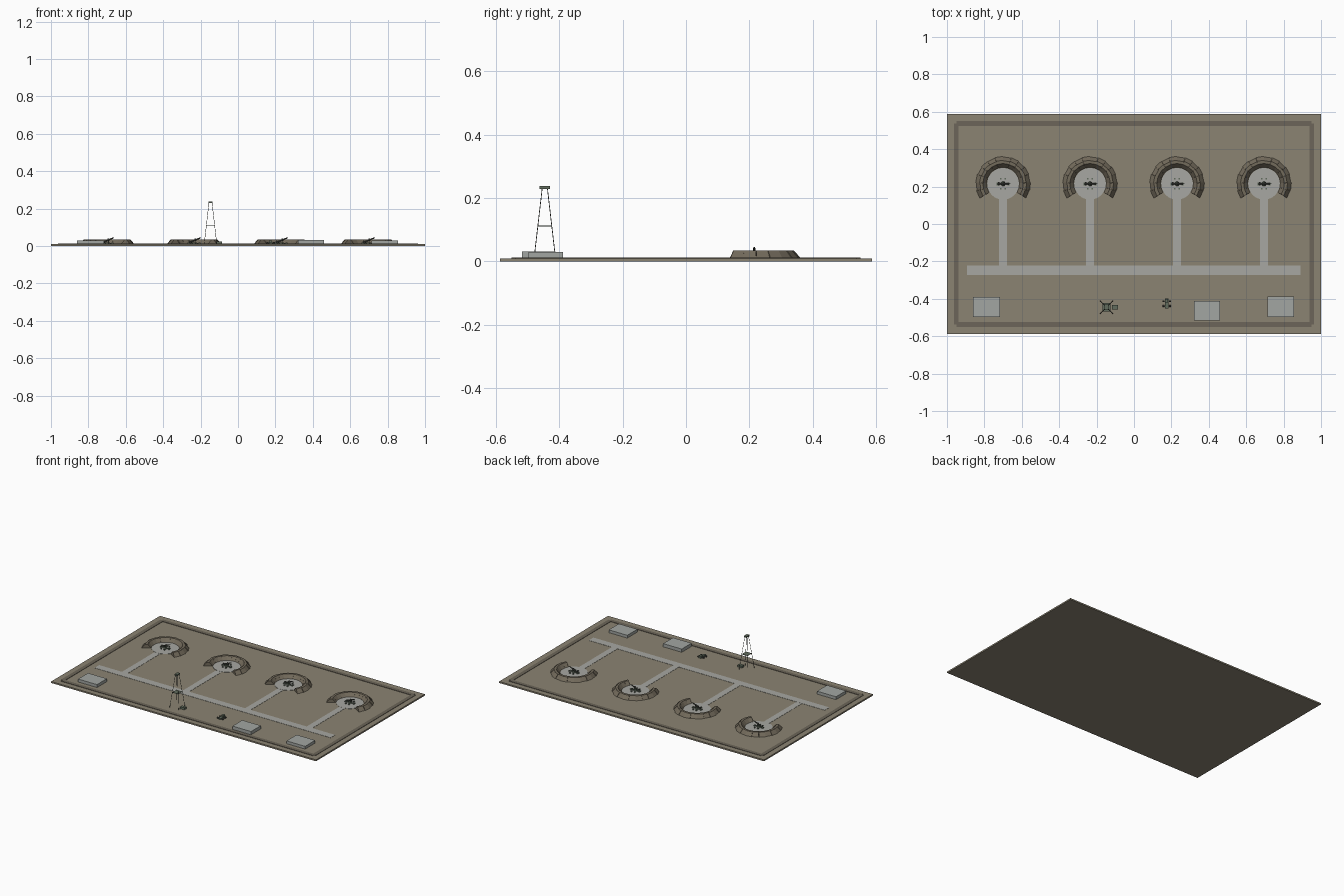
import bpy, bmesh, math
from mathutils import Vector, Matrix

if "Cube" in bpy.data.objects:
    bpy.data.objects.remove(bpy.data.objects["Cube"])

TOP = 0.010  # ground level of the slab


def mat(name, c):
    m = bpy.data.materials.new(name)
    m.diffuse_color = (*c, 1)
    m.use_nodes = True
    m.node_tree.nodes["Principled BSDF"].inputs["Base Color"].default_value = m.diffuse_color
    return m


EARTH = mat("earth", (0.26, 0.23, 0.17))
KERB = mat("dark_earth", (0.15, 0.13, 0.10))
BERM = mat("berm_earth", (0.17, 0.145, 0.105))
CONC = mat("concrete", (0.39, 0.39, 0.36))
BUILD = mat("building_grey", (0.36, 0.38, 0.36))
GREEN = mat("dull_green", (0.12, 0.15, 0.11))
DARK = mat("dark_metal", (0.06, 0.065, 0.055))


def finish(bm, name, m):
    bmesh.ops.recalc_face_normals(bm, faces=bm.faces[:])
    me = bpy.data.meshes.new(name)
    bm.to_mesh(me)
    bm.free()
    me.materials.append(m)
    o = bpy.data.objects.new(name, me)
    bpy.context.collection.objects.link(o)
    return o


def add_box(bm, x0, x1, y0, y1, z0, z1):
    M = Matrix.Translation(((x0 + x1) / 2, (y0 + y1) / 2, (z0 + z1) / 2))
    bmesh.ops.create_cube(bm, size=1, matrix=M @ Matrix.Diagonal((x1 - x0, y1 - y0, z1 - z0, 1)))


def boxes(name, m, *lst):
    bm = bmesh.new()
    for b in lst:
        add_box(bm, *b)
    return finish(bm, name, m)


def add_rod(bm, a, b, r, r2=None, n=8):
    a, b = Vector(a), Vector(b)
    d = b - a
    M = Matrix.Translation((a + b) / 2) @ d.to_track_quat('Z', 'Y').to_matrix().to_4x4()
    bmesh.ops.create_cone(bm, cap_ends=True, segments=n, radius1=r,
                          radius2=r if r2 is None else r2, depth=d.length, matrix=M)


# ground slab and perimeter bank
boxes("ground_slab", EARTH, (-1, 1, -0.587, 0.587, 0, TOP))
boxes("perimeter_bank", KERB,
      (-0.95, 0.95, -0.55, -0.525, TOP - .002, 0.0125), (-0.95, 0.95, 0.525, 0.55, TOP - .002, 0.0125),
      (-0.963, -0.937, -0.537, 0.537, TOP - .002, 0.0125), (0.937, 0.963, -0.537, 0.537, TOP - .002, 0.0125))

# service road
boxes("main_road", CONC, (-0.893, 0.89, -0.272, -0.222, TOP - .002, 0.0115))


def berm(cx, cy):
    # straight earth wedges set around an open arc
    a0, a1, n = math.radians(-32), math.radians(212), 14
    step = (a1 - a0) / n
    prof = [(0.144, 0.008), (0.122, 0.034), (0.107, 0.034), (0.085, 0.008)]
    bm = bmesh.new()
    for i in range(n):
        a = a0 + (i + 0.5) * step
        k = 1.02 if i % 2 else 1.0
        R = Vector((math.cos(a), math.sin(a)))
        T = Vector((-R.y, R.x))
        ends = []
        for s in (-1, 1):
            ring = []
            for r, z in prof:
                p = R * r * (k if r > .12 else 1) + T * s * r * math.tan(step / 2) * 0.99
                ring.append(bm.verts.new((cx + p.x, cy + p.y, z)))
            ends.append(ring)
        bm.faces.new(ends[0])
        bm.faces.new(ends[1])
        for j in range(4):
            q = (j + 1) % 4
            bm.faces.new((ends[0][j], ends[0][q], ends[1][q], ends[1][j]))
    return finish(bm, "earth_berm", BERM)


def launcher(cx, cy):
    # turntable, outriggers and four small ground supports
    bm = bmesh.new()
    add_rod(bm, (cx, cy, 0.011), (cx, cy, 0.019), 0.013, 0.010, 12)
    add_box(bm, cx - .03, cx + .03, cy - .003, cy + .003, .012, .017)
    for sx in (-1, 1):
        add_box(bm, cx + sx * .03 - .005, cx + sx * .03 + .005, cy - .008, cy + .008, .012, .018)
        add_box(bm, cx + sx * .007 - .002, cx + sx * .007 + .002, cy - .009, cy + .009, .018, .027)
        for sy in (-1, 1):
            add_box(bm, cx + sx * .012 - .004, cx + sx * .012 + .004,
                    cy + sy * .026 - .004, cy + sy * .026 + .004, .011, .018)
    finish(bm, "launcher_mount", GREEN)
    # inclined rail with round and fins
    bm = bmesh.new()
    A, B = Vector((cx - .028, cy, .02)), Vector((cx + .03, cy, .042))
    add_rod(bm, A, B, .0035)
    add_rod(bm, B, B + (B - A) * .15, .0035, .0004)
    add_rod(bm, A - Vector((0, 0, .004)), A.lerp(B, .75) - Vector((0, 0, .004)), .002, n=4)
    for t in (.08, .6):
        p = A.lerp(B, t)
        add_box(bm, p.x - .004, p.x + .004, cy - .009, cy + .009, p.z - .0007, p.z + .0007)
        add_box(bm, p.x - .004, p.x + .004, cy - .0007, cy + .0007, p.z - .007, p.z + .007)
    finish(bm, "inclined_rail", DARK)


# four firing positions
for cx in (-0.70, -0.235, 0.23, 0.695):
    cy = 0.215
    bm = bmesh.new()
    add_rod(bm, (cx, cy, .008), (cx, cy, .012), .085, n=32)
    finish(bm, "round_pad", CONC)
    boxes("pad_road", CONC, (cx - .021, cx + .021, -0.23, 0.15, TOP - .002, 0.0113))
    berm(cx, cy)
    launcher(cx, cy)

# low buildings
boxes("west_bunker", BUILD, (-0.86, -0.717, -0.497, -0.39, .008, .030))
boxes("command_bunker", BUILD, (0.32, 0.46, -0.517, -0.411, .008, .032))
boxes("east_bunker", BUILD, (0.715, 0.855, -0.497, -0.388, .008, .029))

# lattice mast with platforms
tx, ty = -0.147, -0.445
bm = bmesh.new()
for sx in (-1, 1):
    for sy in (-1, 1):
        add_rod(bm, (tx + sx * .034, ty + sy * .034, .008), (tx + sx * .008, ty + sy * .008, .232), .0012, n=6)
finish(bm, "mast_legs", DARK)
boxes("mast_mid_platform", GREEN, (tx - .021, tx + .021, ty - .022, ty + .022, .110, .113))
boxes("mast_head", GREEN, (tx - .010, tx + .010, ty - .016, ty + .016, .229, .238))
boxes("generator", GREEN, (-0.118, -0.086, -0.456, -0.434, .009, .024))

# parked vehicle
vx, vy = 0.175, -0.425
boxes("vehicle_body", GREEN, (vx - .009, vx + .009, vy - .027, vy + .027, .014, .021),
      (vx - .008, vx + .008, vy + .006, vy + .025, .021, .030))
bm = bmesh.new()
for sx in (-1, 1):
    for dy in (-.014, 0.012):
        add_rod(bm, (vx + sx * .012, vy + dy, .0155), (vx + sx * .022, vy + dy, .0155), .0055, n=10)
for dy in (-.014, 0.012):
    add_rod(bm, (vx - .014, vy + dy, .0155), (vx + .014, vy + dy, .0155), .0015, n=6)
finish(bm, "vehicle_wheels", DARK)
